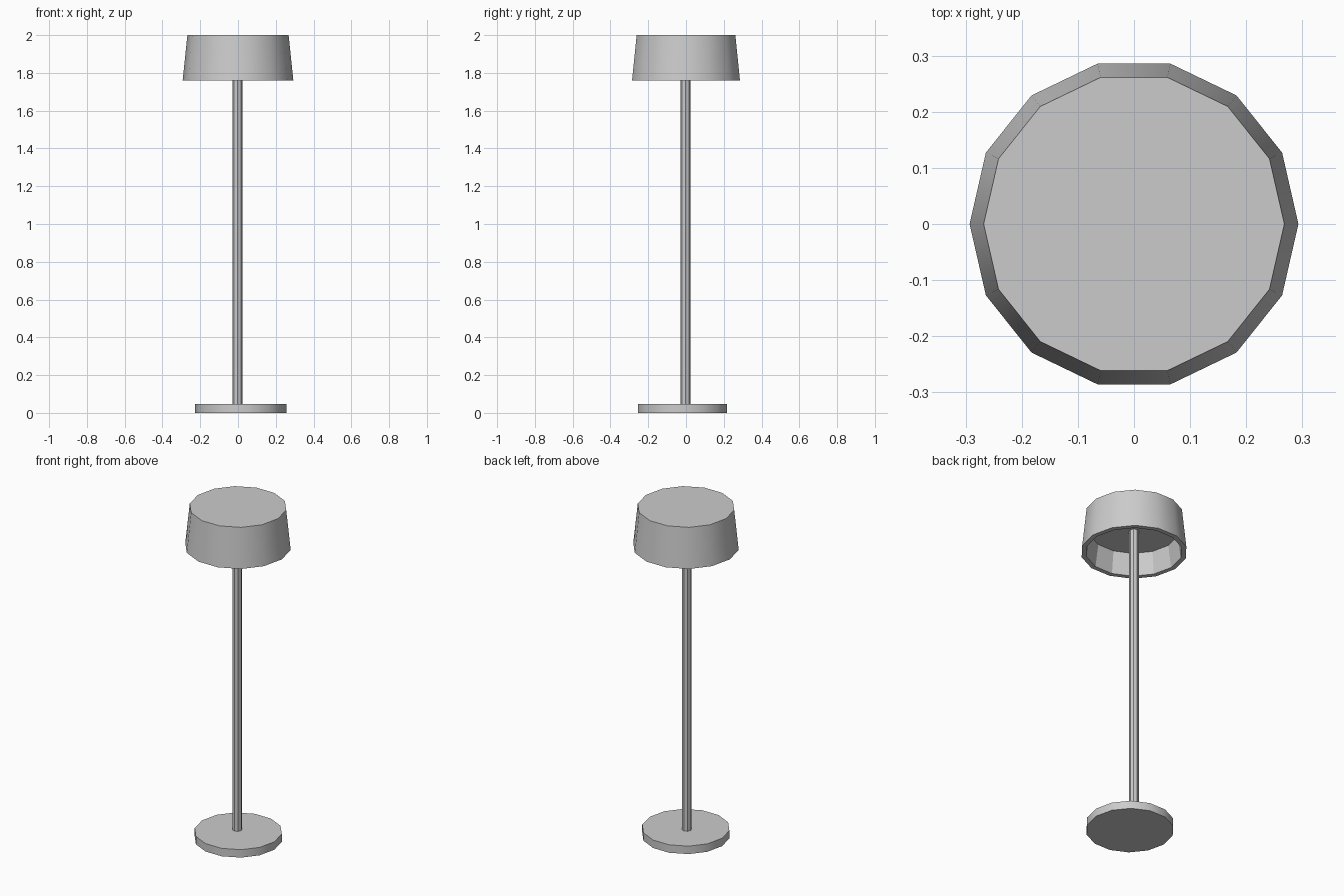
import bpy
import bmesh
from math import cos, sin, tau

cube = bpy.data.objects.get("Cube")
if cube:
    bpy.data.objects.remove(cube, do_unlink=True)

grey = bpy.data.materials.new("neutral_grey")
grey.use_nodes = True
GREY = (0.6, 0.6, 0.6, 1)
grey.diffuse_color = GREY
grey.node_tree.nodes["Principled BSDF"].inputs["Base Color"].default_value = GREY


def lathe(name, profile, sides, centre=(0, 0), smooth_bands=()):
    """Stack rings of (radius, z), bridge them, and cap both ends."""
    bm = bmesh.new()
    rings = [[bm.verts.new((centre[0] + r * cos(tau * i / sides),
                            centre[1] + r * sin(tau * i / sides), z))
              for i in range(sides)] for r, z in profile]
    for band, (a, b) in enumerate(zip(rings, rings[1:])):
        for i in range(sides):
            j = (i + 1) % sides
            face = bm.faces.new((a[i], a[j], b[j], b[i]))
            face.smooth = band in smooth_bands
    bm.faces.new(rings[0][::-1])
    bm.faces.new(rings[-1])
    # Crisp edges wherever a smooth band meets a flat face
    for edge in bm.edges:
        edge.smooth = all(f.smooth for f in edge.link_faces)
    bmesh.ops.recalc_face_normals(bm, faces=bm.faces)
    mesh = bpy.data.meshes.new(name)
    bm.to_mesh(mesh)
    bm.free()
    mesh.materials.append(grey)
    obj = bpy.data.objects.new(name, mesh)
    bpy.context.collection.objects.link(obj)
    return obj


# Round foot plate, slightly off the pole axis
lathe("base", [(0.242, 0), (0.242, 0.048)], 14, (0.014, -0.018), (0,))

# Slim upright
lathe("pole", [(0.027, 0.04), (0.027, 1.9)], 8, (-0.003, -0.003))

# Tapered shade: recessed ceiling, inner wall, rim, outer wall, closed top
lathe("shade", [(0.246, 1.893), (0.265, 1.76), (0.293, 1.76), (0.268, 2)],
      14, (0, 0), (2,))
